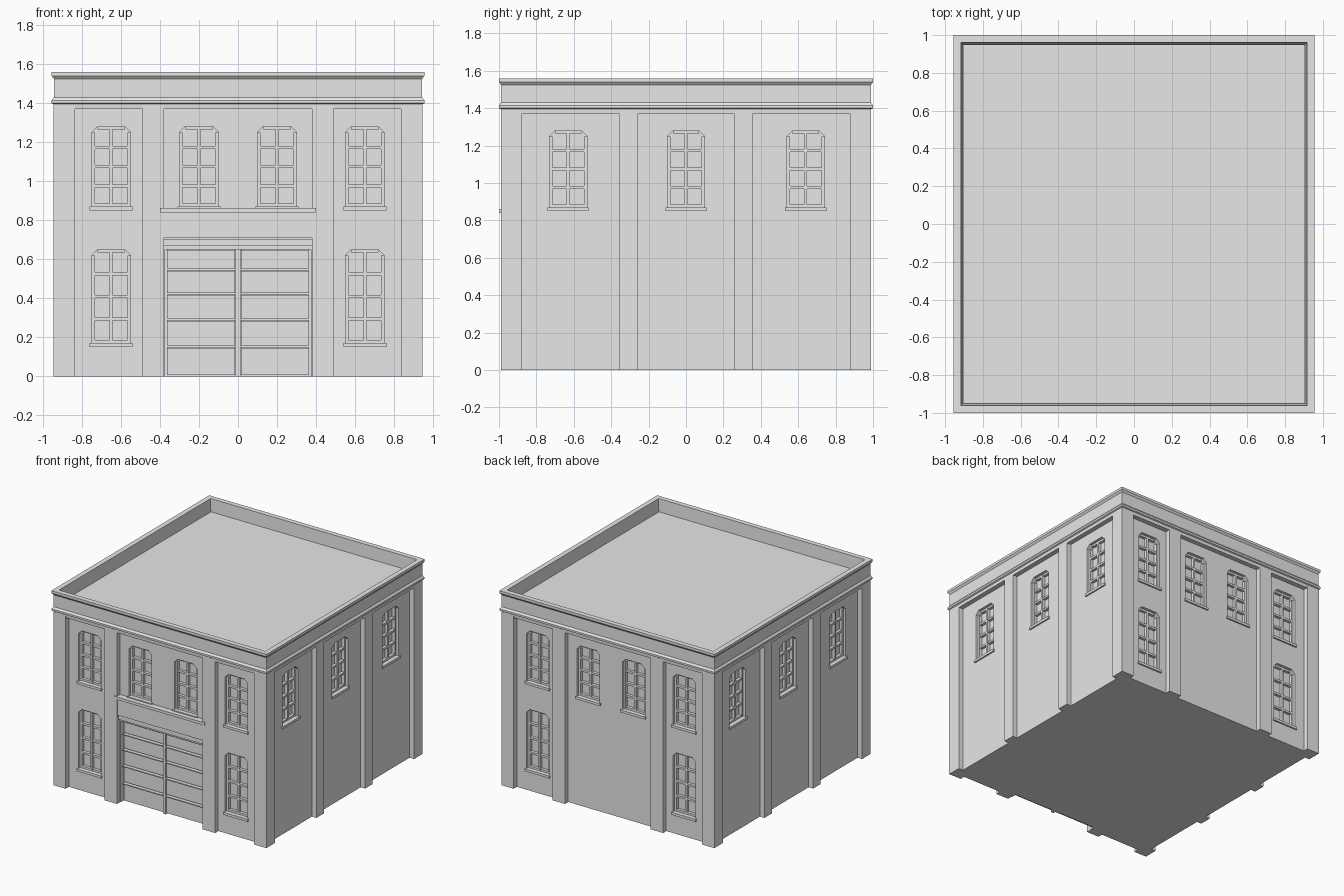
import bpy, bmesh, math
from mathutils import Matrix, Vector

cube = bpy.data.objects.get("Cube")
if cube:
    bpy.data.objects.remove(cube, do_unlink=True)

grey = bpy.data.materials.new("plain grey")
grey.use_nodes = True
grey.diffuse_color = (0.8, 0.8, 0.8, 1)
grey.node_tree.nodes["Principled BSDF"].inputs["Base Color"].default_value = (0.8, 0.8, 0.8, 1)

WALL_X, WALL_Y = 0.905, 0.95      # half sizes of the wall block
PIER_X, PIER_Y = 0.945, 0.99      # half sizes at the pier faces
ROOF, PIER_TOP = 1.46, 1.39
FRONT, RIGHT, BACK, LEFT = range(4)
part_meshes = {}


def part(name):
    return part_meshes.setdefault(name, bmesh.new())


def prism(bm, side, outline, inner, outer):
    """Extrude an outline drawn on one facade, between two depths off the wall."""
    dist = WALL_Y if side in (FRONT, BACK) else WALL_X
    turn = Matrix.Rotation(side * math.pi / 2, 3, 'Z')
    rings = [[bm.verts.new(turn @ Vector((u, -dist - d, z))) for u, z in outline]
             for d in (inner, outer)]
    n = len(outline)
    bm.faces.new(rings[0][::-1])
    bm.faces.new(rings[1])
    for i in range(n):
        j = (i + 1) % n
        bm.faces.new((rings[0][i], rings[0][j], rings[1][j], rings[1][i]))


def slab(name, side, u0, u1, z0, z1, inner, outer):
    prism(part(name), side, [(u0, z0), (u1, z0), (u1, z1), (u0, z1)], inner, outer)


def window(side, u, z0, z1):
    half, clip = 0.1, 0.03
    # Opening with clipped upper corners
    outline = [(u - half, z0), (u + half, z0), (u + half, z1 - clip),
               (u + half - clip, z1), (u - half + clip, z1), (u - half, z1 - clip)]
    prism(part("cutter"), side, outline, -0.045, 0.05)
    # Outer frame and glazing bars
    bar, name = 0.008, "window_frames"
    for x in (u - half + bar, u, u + half - bar):
        top = z1 if x == u else z1 - clip
        slab(name, side, x - bar, x + bar, z0, top, -0.05, -0.02)
    for i in range(5):
        z = z0 + bar + (z1 - z0 - 2 * bar) * i / 4
        trim = clip if i == 4 else 0
        slab(name, side, u - half + trim, u + half - trim, z - bar, z + bar, -0.05, -0.022)
    slab("window_sills", side, u - half - 0.01, u + half + 0.01, z0 - 0.02, z0, -0.02, 0.012)


# Windows
for side in (FRONT, BACK):
    for u in (-0.65, -0.2, 0.2, 0.65):
        window(side, u, 0.87, 1.28)
    for u in (-0.65, 0.65):
        window(side, u, 0.17, 0.65)
for side in (RIGHT, LEFT):
    for u in (-0.63, 0, 0.64):
        window(side, u if side == RIGHT else -u, 0.87, 1.28)

# Piers between bays and at the corners
for s in (-1, 1):
    for side, u, half in ((FRONT, 0.435, 0.055), (BACK, 0.435, 0.055),
                          (RIGHT, 0.308, 0.048), (LEFT, 0.308, 0.048)):
        slab("piers", side, s * u - half, s * u + half, 0, PIER_TOP, -0.02, PIER_Y - WALL_Y)
    for side in (FRONT, BACK):
        a, b = sorted((s * 0.835, s * PIER_X))
        slab("corner_piers", side, a, b, 0, PIER_TOP, -0.07, PIER_Y - WALL_Y)

# Garage doors: recess, two leaves of panels, centre post, lintel
slab("cutter", FRONT, -0.375, 0.375, -0.05, 0.65, -0.04, 0.05)
levels = (0.0, 0.15, 0.29, 0.42, 0.545, 0.65)
for s in (-1, 1):
    a, b = sorted((s * 0.015, s * 0.365))
    for z0, z1 in zip(levels, levels[1:]):
        slab("garage_door_panels", FRONT, a, b, z0 + 0.008, z1 - 0.008, -0.045, -0.025)
        slab("garage_door_rails", FRONT, a, b, z1 - 0.008, z1, -0.045, -0.01)
slab("garage_door_post", FRONT, -0.012, 0.012, 0, 0.65, -0.045, -0.015)
slab("door_lintel", FRONT, -0.4, 0.4, 0.71, 0.85, -0.02, 0.035)
slab("door_lintel", FRONT, -0.4, 0.4, 0.84, 0.862, -0.02, 0.048)
slab("door_lintel", FRONT, -0.38, 0.38, 0.67, 0.705, -0.02, 0.02)

# Wall block
walls = part("walls")
bmesh.ops.create_cube(walls, size=1, matrix=Matrix.Translation((0, 0, ROOF / 2))
                      @ Matrix.Diagonal((2 * WALL_X, 2 * WALL_Y, ROOF, 1)))

# Cornice and parapet: (inset, height) profile swept round the building
profile = [(0.07, 1.37), (0.012, 1.37), (0.01, 1.395), (0, 1.40), (0, 1.415),
           (0.012, 1.43), (0.012, 1.525), (0, 1.54), (0, 1.56), (0.04, 1.56), (0.045, ROOF - 0.01)]
cornice = part("cornice")
rings = [[cornice.verts.new((x * (0.955 - d), y * (1 - d), z))
          for x, y in ((-1, -1), (1, -1), (1, 1), (-1, 1))] for d, z in profile]
for low, high in zip(rings, rings[1:] + rings[:1]):
    for i in range(4):
        j = (i + 1) % 4
        cornice.faces.new((low[i], low[j], high[j], high[i]))

# Turn every part into an object
objects = {}
for name, bm in part_meshes.items():
    bmesh.ops.recalc_face_normals(bm, faces=bm.faces)
    mesh = bpy.data.meshes.new(name)
    bm.to_mesh(mesh)
    bm.free()
    mesh.materials.append(grey)
    objects[name] = bpy.data.objects.new(name, mesh)
    bpy.context.collection.objects.link(objects[name])

# Cut the window and door recesses, then drop the cutter
cut = objects["walls"].modifiers.new("openings", 'BOOLEAN')
cut.operation, cut.solver, cut.object = 'DIFFERENCE', 'EXACT', objects["cutter"]
graph = bpy.context.evaluated_depsgraph_get()
carved = bpy.data.meshes.new_from_object(objects["walls"].evaluated_get(graph))
objects["walls"].modifiers.clear()
objects["walls"].data = carved
bpy.data.objects.remove(objects["cutter"], do_unlink=True)
